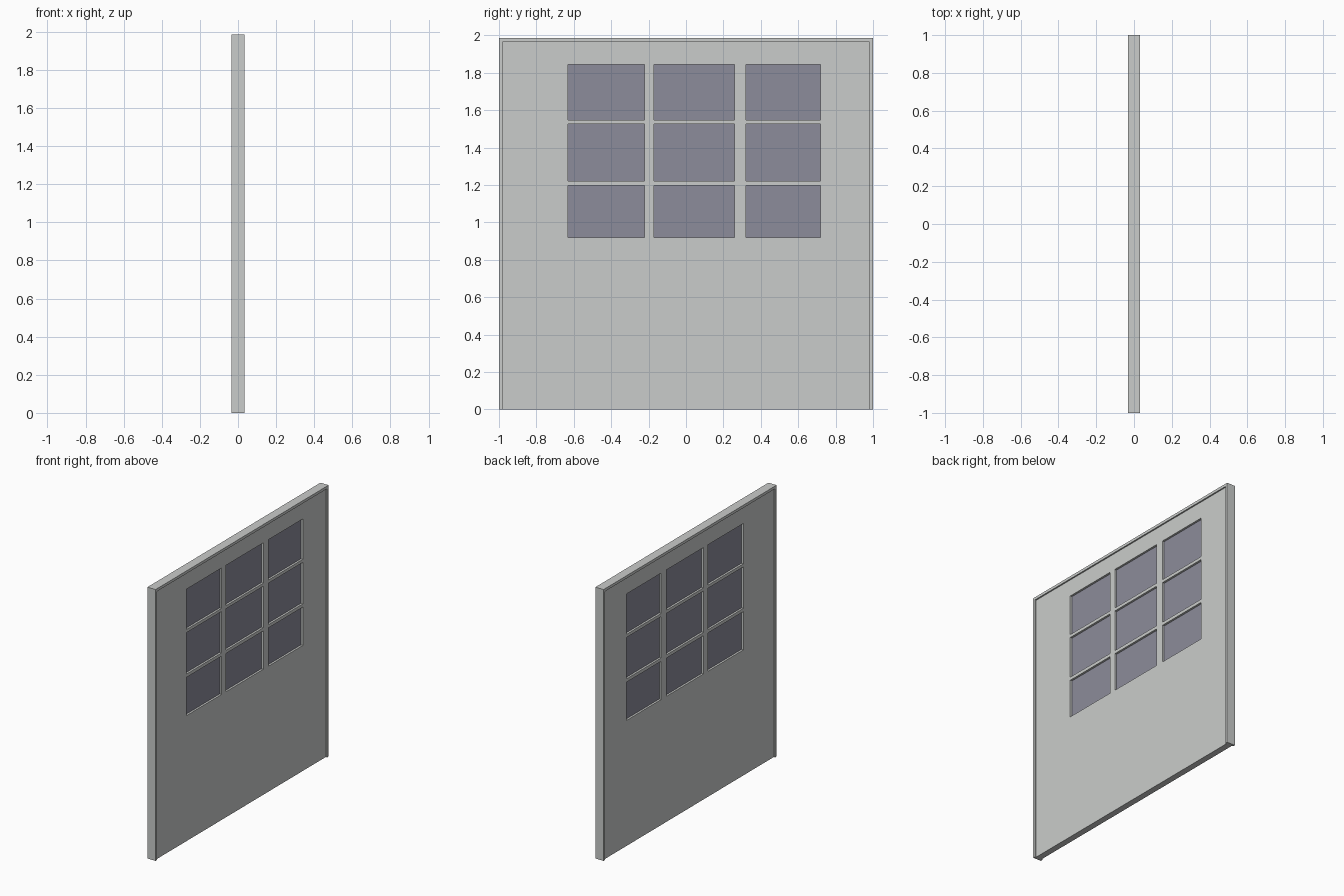
import bpy
import bmesh

if "Cube" in bpy.data.objects:
    bpy.data.objects.remove(bpy.data.objects["Cube"])


def material(name, rgb):
    m = bpy.data.materials.new(name)
    m.diffuse_color = (*rgb, 1.0)
    m.use_nodes = True
    m.node_tree.nodes["Principled BSDF"].inputs["Base Color"].default_value = m.diffuse_color
    return m


paint = material("light grey paint", (0.59, 0.605, 0.595))
glass = material("blue grey glass", (0.265, 0.265, 0.325))


def slab(name, ys, zs, filled, half, mat):
    """Solid plate in the YZ plane made of the grid cells for which filled(i, j)."""
    bm = bmesh.new()
    verts = {}

    def v(s, i, j):
        if (s, i, j) not in verts:
            verts[s, i, j] = bm.verts.new((s * half, ys[i], zs[j]))
        return verts[s, i, j]

    ny, nz = len(ys) - 1, len(zs) - 1
    cells = {(i, j) for i in range(ny) for j in range(nz) if filled(i, j)}
    for i, j in cells:
        ring = [(i, j), (i + 1, j), (i + 1, j + 1), (i, j + 1)]
        bm.faces.new([v(1, *p) for p in ring])
        bm.faces.new([v(-1, *p) for p in reversed(ring)])
        # walls wherever there is no neighbouring cell
        for k, (di, dj) in enumerate([(0, -1), (1, 0), (0, 1), (-1, 0)]):
            if (i + di, j + dj) not in cells:
                a, b = ring[k], ring[(k + 1) % 4]
                bm.faces.new([v(-1, *a), v(-1, *b), v(1, *b), v(1, *a)])
    bmesh.ops.recalc_face_normals(bm, faces=bm.faces)
    me = bpy.data.meshes.new(name)
    bm.to_mesh(me)
    bm.free()
    me.materials.append(mat)
    ob = bpy.data.objects.new(name, me)
    bpy.context.collection.objects.link(ob)
    return ob


# outer frame: two jambs and a head, open at the floor
slab("door_frame", [-1, -0.982, 0.982, 1], [0, 1.965, 1.985],
     lambda i, j: i != 1 or j == 1, 0.033, paint)

# door leaf with a three by three grid of window openings
ys = [-0.982, -0.63, -0.222, -0.17, 0.26, 0.32, 0.718, 0.982]
zs = [0, 0.918, 1.198, 1.222, 1.525, 1.548, 1.843, 1.965]
slab("door_leaf", ys, zs, lambda i, j: not (i % 2 and j % 2), 0.023, paint)

# recessed window panes
for r in (1, 3, 5):
    for c in (1, 3, 5):
        slab(f"window_pane_{r // 2 + 1}_{c // 2 + 1}", ys[c:c + 2], zs[r:r + 2],
             lambda i, j: True, 0.008, glass)
